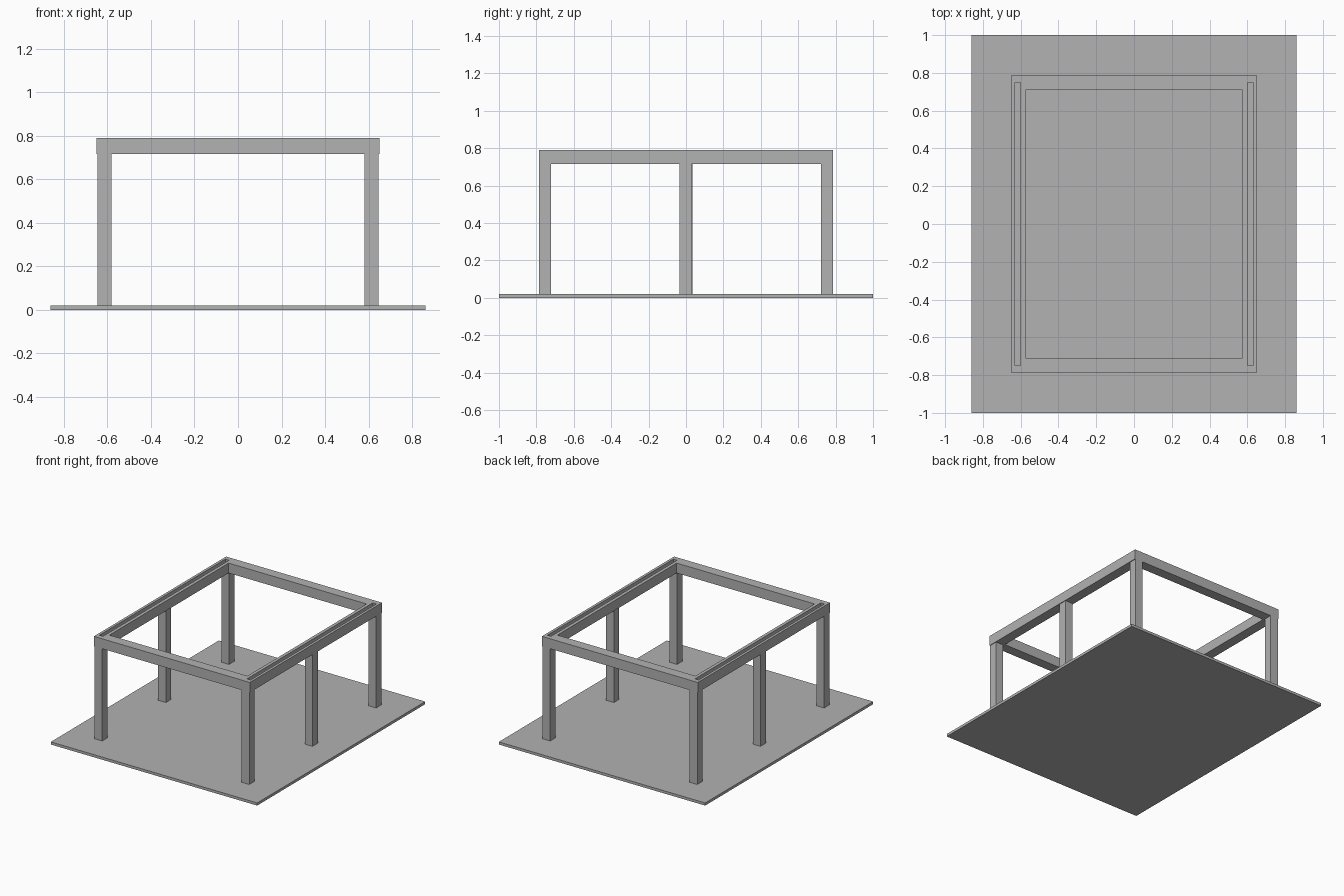
import bpy

cube = bpy.data.objects.get("Cube")
if cube:
    bpy.data.objects.remove(cube, do_unlink=True)

GREY = (0.445, 0.445, 0.445, 1)
grey = bpy.data.materials.new("plain grey")
grey.use_nodes = True
grey.diffuse_color = GREY
grey.node_tree.nodes["Principled BSDF"].inputs["Base Color"].default_value = GREY


def box(name, x, y, z):
    """Add a box from (low, high) ranges on each axis."""
    ranges = (x, y, z)
    bpy.ops.mesh.primitive_cube_add(size=1, location=[(a + b) / 2 for a, b in ranges])
    obj = bpy.context.object
    obj.name = obj.data.name = name
    obj.scale = [b - a for a, b in ranges]
    bpy.ops.object.transform_apply(location=False, rotation=False, scale=True)
    obj.data.materials.append(grey)
    return obj


def cut(target, cutter):
    """Subtract a box from the target, then discard it."""
    cutter.hide_render = True
    mod = target.modifiers.new("cut", 'BOOLEAN')
    mod.operation = 'DIFFERENCE'
    mod.solver = 'EXACT'
    mod.object = cutter
    bpy.context.view_layer.objects.active = target
    bpy.ops.object.modifier_apply(modifier=mod.name)
    bpy.data.objects.remove(cutter, do_unlink=True)


FLOOR, BEAM, TOP = 0.02, 0.715, 0.79
OUT_X, OUT_Y = 0.65, 0.787
POST = 0.064

# Ground slab
box("floor_slab", (-0.86, 0.86), (-1, 1), (0, FLOOR))

# Rectangular top frame with a long groove in each side rail
frame = box("top_frame", (-OUT_X, OUT_X), (-OUT_Y, OUT_Y), (BEAM, TOP))
cut(frame, box("opening", (-0.575, 0.575), (-0.71, 0.71), (BEAM - 0.1, TOP + 0.1)))
for side in (-1, 1):
    groove = sorted((side * 0.6, side * 0.63))
    cut(frame, box("groove", groove, (-0.75, 0.75), (TOP - 0.04, TOP + 0.1)))

# Three square posts along each side
for side, side_name in ((-1, "right"), (1, "left")):
    x = side * (OUT_X - 0.005 - POST / 2)
    rows = (("front", POST / 2 - OUT_Y), ("middle", -side * 0.003), ("back", OUT_Y - POST / 2))
    for row, y in rows:
        box(f"{row}_{side_name}_post", (x - POST / 2, x + POST / 2),
            (y - POST / 2, y + POST / 2), (FLOOR, BEAM))
